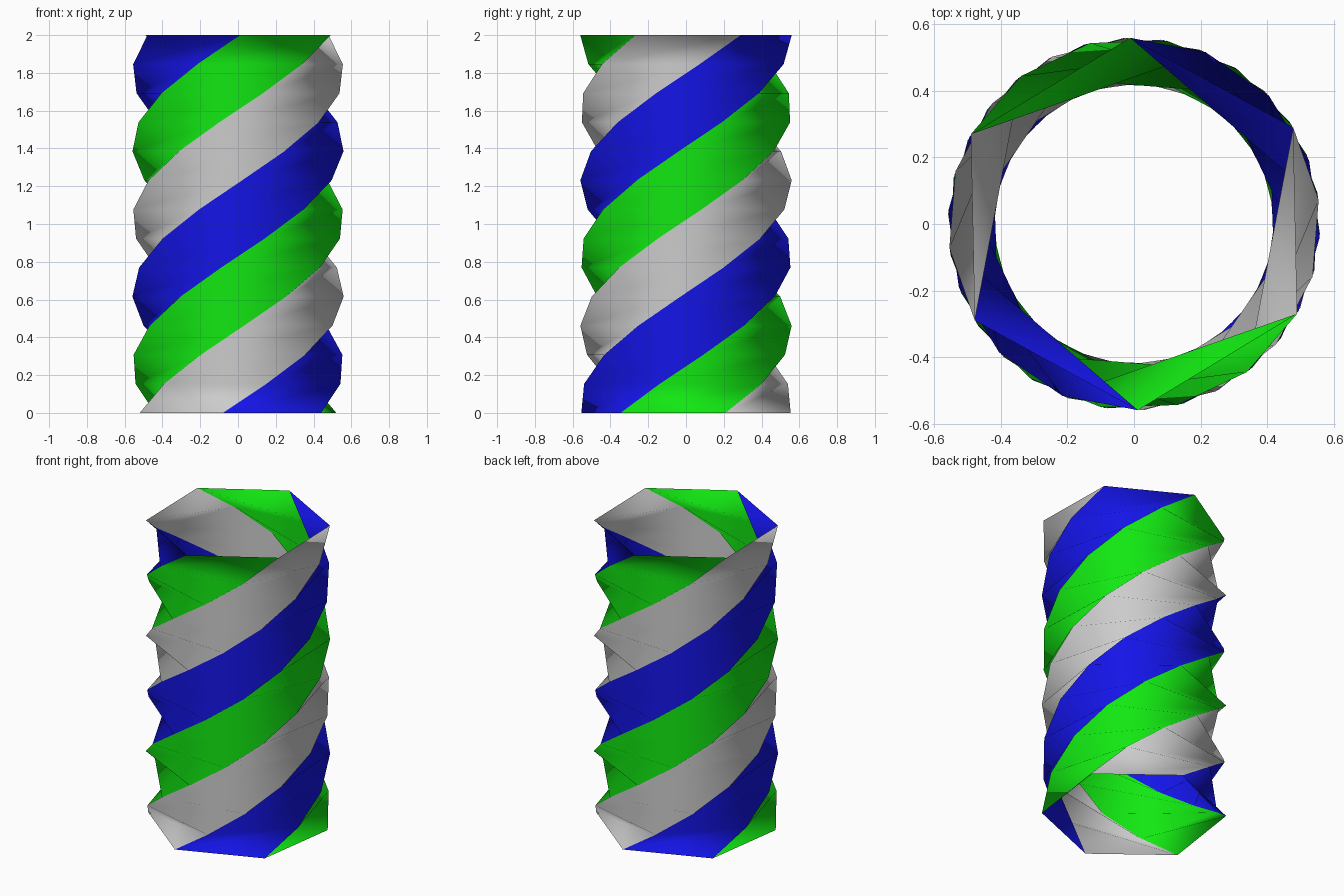
import bpy
from math import cos, sin, radians

if "Cube" in bpy.data.objects:
    bpy.data.objects.remove(bpy.data.objects["Cube"])

SIDES, STEPS = 6, 13
RADIUS, HEIGHT = 0.56, 2.0
START, TWIST = -98.2, 23.8   # first corner angle, turn per level (degrees)


def make_material(name, rgb):
    mat = bpy.data.materials.new(name)
    mat.diffuse_color = (*rgb, 1)
    mat.use_nodes = True
    mat.node_tree.nodes["Principled BSDF"].inputs["Base Color"].default_value = mat.diffuse_color
    return mat


# Ribbon colours, repeating around the tube
colours = [make_material("blue", (0.007, 0.007, 0.8)),
           make_material("green", (0.006, 0.8, 0.006)),
           make_material("grey", (0.8, 0.8, 0.8))]

# Rings of corners, each turned a little further than the one below
verts = []
for level in range(STEPS + 1):
    for side in range(SIDES):
        a = radians(START + side * 360 / SIDES + level * TWIST)
        verts.append((RADIUS * cos(a), RADIUS * sin(a), HEIGHT * level / STEPS))

# Ribbon walls with the diagonal folding inward
faces, slots = [], []
for level in range(STEPS):
    for side in range(SIDES):
        a = level * SIDES + side
        b = level * SIDES + (side + 1) % SIDES
        a2, b2 = a + SIDES, b + SIDES
        faces += [(a, b, b2), (a, b2, a2)]
        slots += [side % 3] * 2

mesh = bpy.data.meshes.new("twisted_tube")
mesh.from_pydata(verts, [], faces)
for mat in colours:
    mesh.materials.append(mat)
for poly, slot in zip(mesh.polygons, slots):
    poly.material_index = slot
mesh.shade_smooth()
tube = bpy.data.objects.new("twisted_tube", mesh)
bpy.context.collection.objects.link(tube)
